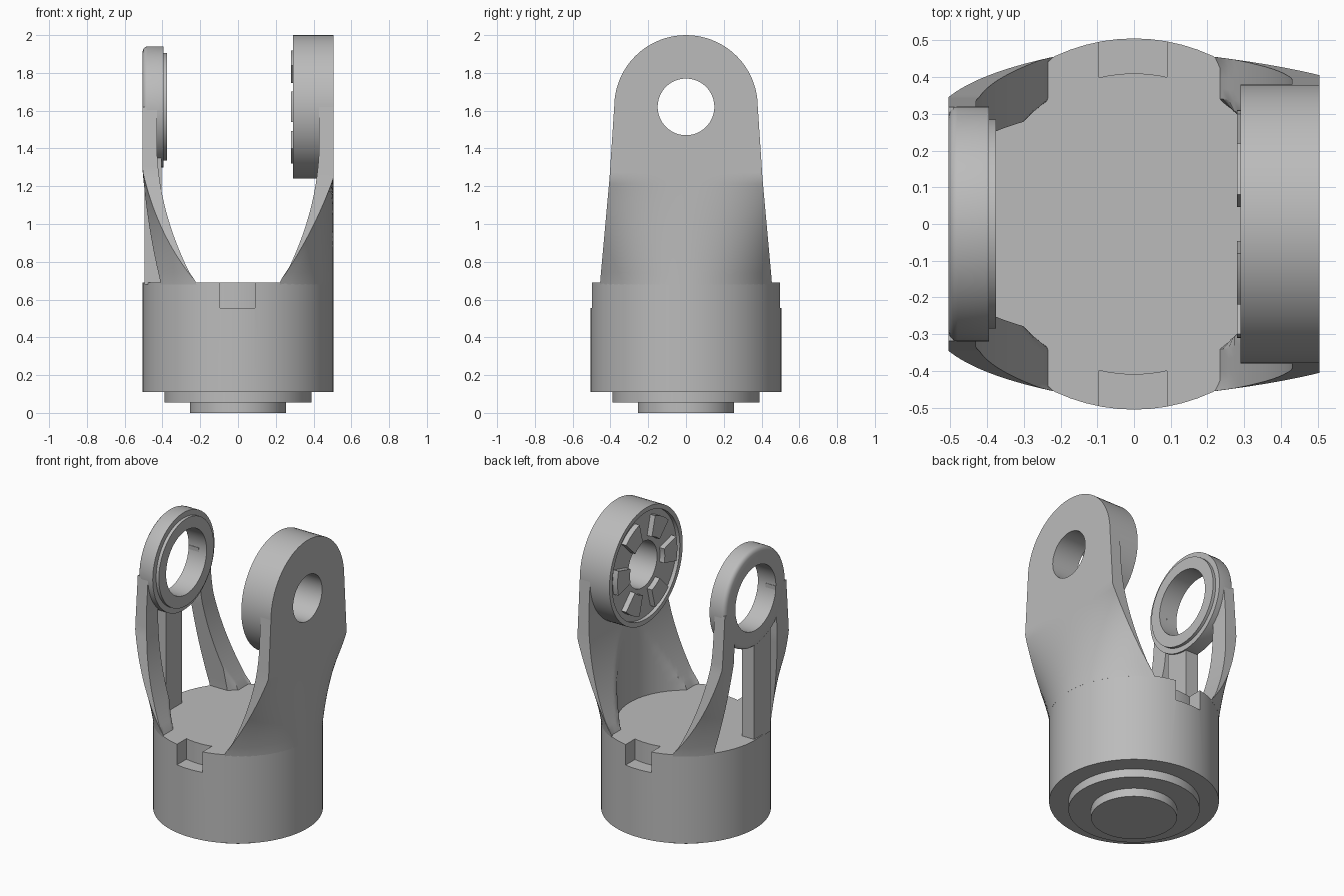
import bpy, bmesh
from math import cos, sin, pi, sqrt, radians

if "Cube" in bpy.data.objects:
    bpy.data.objects.remove(bpy.data.objects["Cube"])

metal = bpy.data.materials.new("grey metal")
metal.use_nodes = True
metal.diffuse_color = (0.5, 0.5, 0.5, 1)
metal.node_tree.nodes["Principled BSDF"].inputs["Base Color"].default_value = (0.5, 0.5, 0.5, 1)

R_OUT, R_IN = 0.505, 0.41      # body radius and inner radius of the arms
RIM, BORE_Z = 0.69, 1.62       # top of body, height of the bore axis


def finish(name, bm, smooth=True):
    bmesh.ops.remove_doubles(bm, verts=bm.verts, dist=1e-5)
    bmesh.ops.recalc_face_normals(bm, faces=bm.faces)
    mesh = bpy.data.meshes.new(name)
    bm.to_mesh(mesh)
    bm.free()
    mesh.materials.append(metal)
    ob = bpy.data.objects.new(name, mesh)
    bpy.context.collection.objects.link(ob)
    if smooth:
        shade(ob)
    return ob


def shade(ob):
    bpy.ops.object.select_all(action='DESELECT')
    ob.select_set(True)
    bpy.context.view_layer.objects.active = ob
    bpy.ops.object.shade_smooth_by_angle(angle=radians(30))


def skin(bm, rings, wrap=False):
    """Join closed loops of points into a solid, capped unless wrapped."""
    loops = [[bm.verts.new(p) for p in ring] for ring in rings]
    pairs = list(zip(loops, loops[1:])) + ([(loops[-1], loops[0])] if wrap else [])
    n = len(loops[0])
    for a, b in pairs:
        for i in range(n):
            j = (i + 1) % n
            bm.faces.new((a[i], a[j], b[j], b[i]))
    if not wrap:
        bm.faces.new(loops[0])
        bm.faces.new(loops[-1])


def turned(name, profile, along_x=False, segs=72):
    """Turn (radius, height) points about z, or about the bore axis."""
    bm = bmesh.new()
    rings = []
    for r, h in profile:
        ring = [(r * cos(2 * pi * i / segs), r * sin(2 * pi * i / segs)) for i in range(segs)]
        rings.append([(h, a, BORE_Z + b) if along_x else (a, b, h) for a, b in ring])
    skin(bm, rings, wrap=along_x)
    return finish(name, bm)


def box(name, x0, x1, y0, y1, z0, z1):
    bm = bmesh.new()
    skin(bm, [[(x0, y0, z), (x1, y0, z), (x1, y1, z), (x0, y1, z)] for z in (z0, z1)])
    return finish(name, bm, False)


def cut(ob, cutter):
    mod = ob.modifiers.new("cut", 'BOOLEAN')
    mod.operation, mod.solver, mod.object = 'DIFFERENCE', 'EXACT', cutter
    bpy.context.view_layer.objects.active = ob
    bpy.ops.object.modifier_apply(modifier=mod.name)
    bpy.data.objects.remove(cutter)
    shade(ob)


def arm(name, side, t0, t1, flat_z, flat_w, top_w, cols=32, rows=30):
    """Wall that blends from the round body into a flat upright plate."""
    bm = bmesh.new()
    rings = []
    for k in range(rows + 1):
        z = RIM - 0.01 + (BORE_Z - RIM + 0.01) * k / rows
        s = max(0, min(1, (z - RIM) / (flat_z - RIM)))
        w = 0.455 + (flat_w - 0.455) * s
        if z > flat_z:
            w = flat_w + (top_w - flat_w) * (z - flat_z) / (BORE_Z - flat_z)
        edge = 0.43 - 0.2 * max(0, min(1, 1 - (z - RIM) / 0.75)) ** 2
        outer, inner = [], []
        for i in range(cols + 1):
            y = (t0 + (t1 - t0) * i / cols) * w
            xo = (1 - s) * sqrt(R_OUT ** 2 - y * y) + s * R_OUT
            xi = max(sqrt(max(0, R_IN ** 2 - y * y)), edge)
            outer.append((side * xo, y, z))
            inner.append((side * min(xi, xo - 0.003), y, z))
        rings.append(outer + inner[::-1])
    skin(bm, rings)
    return finish(name, bm)


# Body with stepped underside and a notch front and back
body = turned("body", [(0.255, 0), (0.255, 0.055), (0.39, 0.055), (0.39, 0.11),
                       (R_OUT, 0.11), (R_OUT, RIM)])
for y0, y1 in ((-0.6, -0.37), (0.37, 0.6)):
    cut(body, box("notch_cutter", -0.095, 0.09, y0, y1, 0.555, 0.8))
turned("body_core", [(R_IN, 0.4), (R_IN, RIM)])

# Solid arm and its hub with a recessed face
plate = arm("solid_arm", 1, -1, 1, 1.24, 0.405, 0.38)
cut(plate, turned("bore_cutter", [(0, 0.2), (0.152, 0.2), (0.152, 0.7), (0, 0.7)], True))
turned("hub", [(0.15, R_OUT), (0.38, R_OUT), (0.38, 0.29), (0.35, 0.29),
               (0.35, 0.315), (0.15, 0.315)], True)

# Six wedge pads on the hub face
for n in range(6):
    bm = bmesh.new()
    angles = [radians(60 * n - 15 + 5 * i) for i in range(7)]
    outline = [(0.31, a) for a in angles] + [(0.18, a) for a in angles[::-1]]
    skin(bm, [[(x, r * cos(a), BORE_Z + r * sin(a)) for r, a in outline] for x in (0.28, 0.32)])
    corners = [e for e in bm.edges if abs(e.verts[0].co.x - e.verts[1].co.x) > 0.01
               and len(e.link_faces) == 2 and e.calc_face_angle(0) > 1]
    bmesh.ops.bevel(bm, geom=corners, offset=0.018, segments=3, affect='EDGES', profile=0.5)
    finish(f"hub_pad_{n + 1}", bm)

# Open arm: bearing ring, two side struts and an off-centre post
turned("bearing_ring", [(0.21, -R_OUT), (0.295, -R_OUT), (0.308, -0.5), (0.317, -0.491),
                        (0.32, -0.48), (0.32, -0.395), (0.285, -0.395),
                        (0.285, -0.375), (0.21, -0.375)], True)
for label, sign in (("front", -1), ("back", 1)):
    arm(label + "_strut", -1, sign * 0.65, sign, 1.28, 0.345, 0.318, cols=12)
box("centre_post", -0.495, -0.405, -0.17, 0, RIM - 0.01, 1.36)
